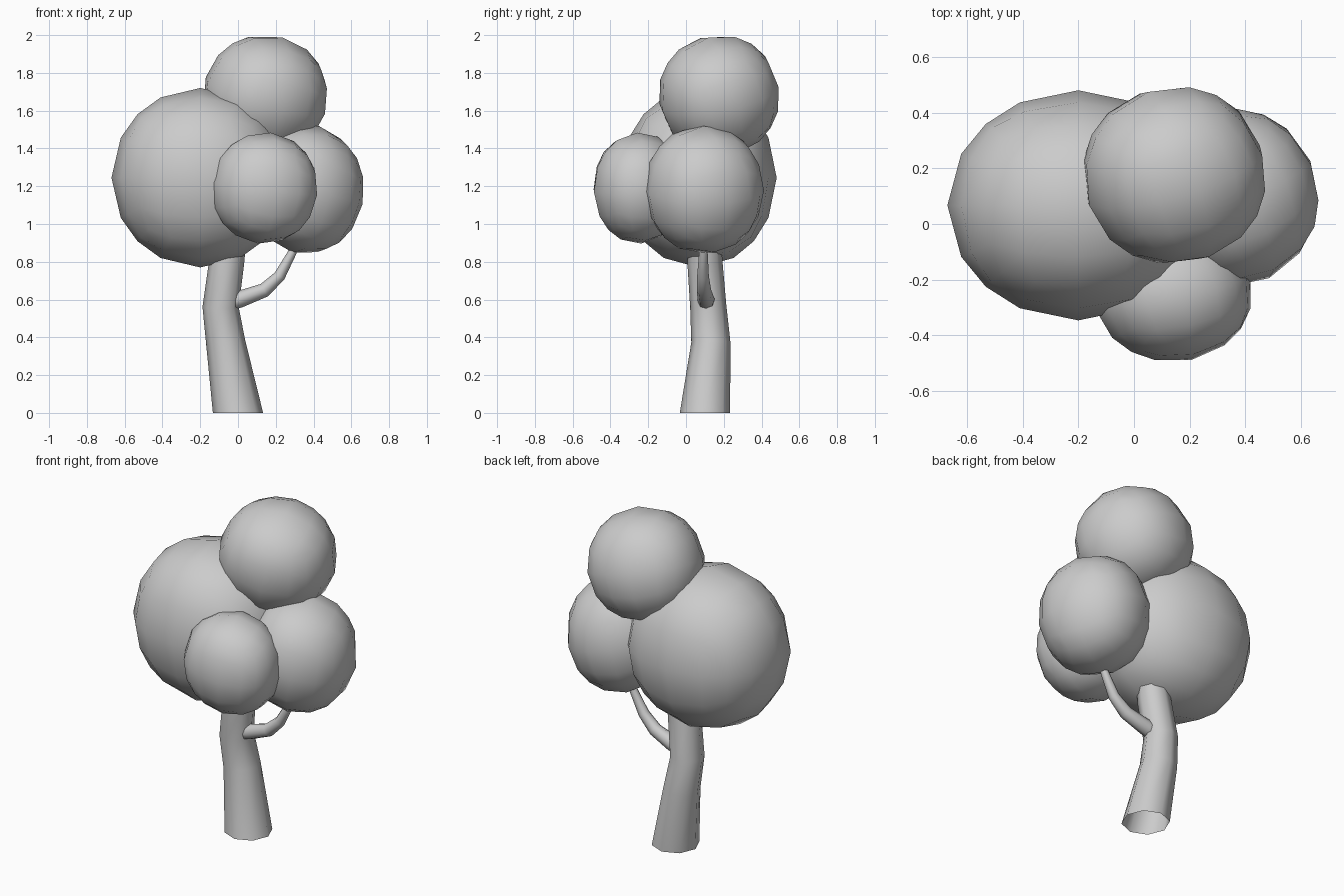
import bpy, bmesh
from math import radians, cos, sin, tau
from mathutils import Vector, Euler

if "Cube" in bpy.data.objects:
    bpy.data.objects.remove(bpy.data.objects["Cube"])


def finish(bm, name):
    bmesh.ops.recalc_face_normals(bm, faces=bm.faces)
    for f in bm.faces:
        f.smooth = True
    mesh = bpy.data.meshes.new(name)
    bm.to_mesh(mesh)
    bm.free()
    ob = bpy.data.objects.new(name, mesh)
    bpy.context.collection.objects.link(ob)
    return ob


def foliage(name, centre, radii, rot):
    """Cube subdivided into a 4x4 grid per side and rounded to an ellipsoid."""
    bm = bmesh.new()
    bmesh.ops.create_cube(bm, size=2)
    bmesh.ops.subdivide_edges(bm, edges=bm.edges[:], cuts=3, use_grid_fill=True)
    turn = Euler([radians(a) for a in rot]).to_matrix()
    for v in bm.verts:
        p = turn @ v.co.normalized()
        v.co = Vector(centre) + Vector([p[i] * radii[i] for i in range(3)])
    return finish(bm, name)


def limb(name, path, sides, flat_base=False):
    """Tapered open tube through (x, y, z, radius) points."""
    bm = bmesh.new()
    pts = [Vector(p[:3]) for p in path]
    rings = []
    for i, p in enumerate(pts):
        d = pts[min(i + 1, len(pts) - 1)] - pts[max(i - 1, 0)]
        if flat_base and i == 0:
            d = Vector((0, 0, 1))
        q = Vector((0, 0, 1)).rotation_difference(d.normalized())
        r = path[i][3]
        rings.append([bm.verts.new(p + q @ Vector((r * cos(tau * k / sides), r * sin(tau * k / sides), 0)))
                      for k in range(sides)])
    for a, b in zip(rings, rings[1:]):
        for k in range(sides):
            n = (k + 1) % sides
            bm.faces.new((a[k], a[n], b[n], b[k]))
    return finish(bm, name)


# Foliage balls
foliage("foliage_large", (-0.20, 0.067, 1.245), (0.47, 0.413, 0.475), (0, 0, 0))
foliage("foliage_top", (0.145, 0.175, 1.68), (0.333, 0.323, 0.324), (15, 12, 20))
foliage("foliage_right", (0.36, 0.095, 1.183), (0.308, 0.318, 0.344), (5, 12, 25))
foliage("foliage_front", (0.14, -0.248, 1.19), (0.288, 0.247, 0.296), (4, 6, 14))

# Bent trunk, open at the ground
limb("trunk", [(0.0, 0.1, 0.0, 0.133), (-0.065, 0.132, 0.37, 0.104),
               (-0.092, 0.118, 0.56, 0.096), (-0.06, 0.1, 0.80, 0.093),
               (-0.035, 0.1, 0.98, 0.085)], 8, flat_base=True)

# Side branch curving up into the right ball
limb("branch", [(-0.06, 0.107, 0.585, 0.047), (0.01, 0.106, 0.602, 0.045),
                (0.14, 0.095, 0.65, 0.038), (0.22, 0.09, 0.725, 0.031),
                (0.285, 0.092, 0.845, 0.023), (0.32, 0.093, 0.93, 0.019)], 8)
